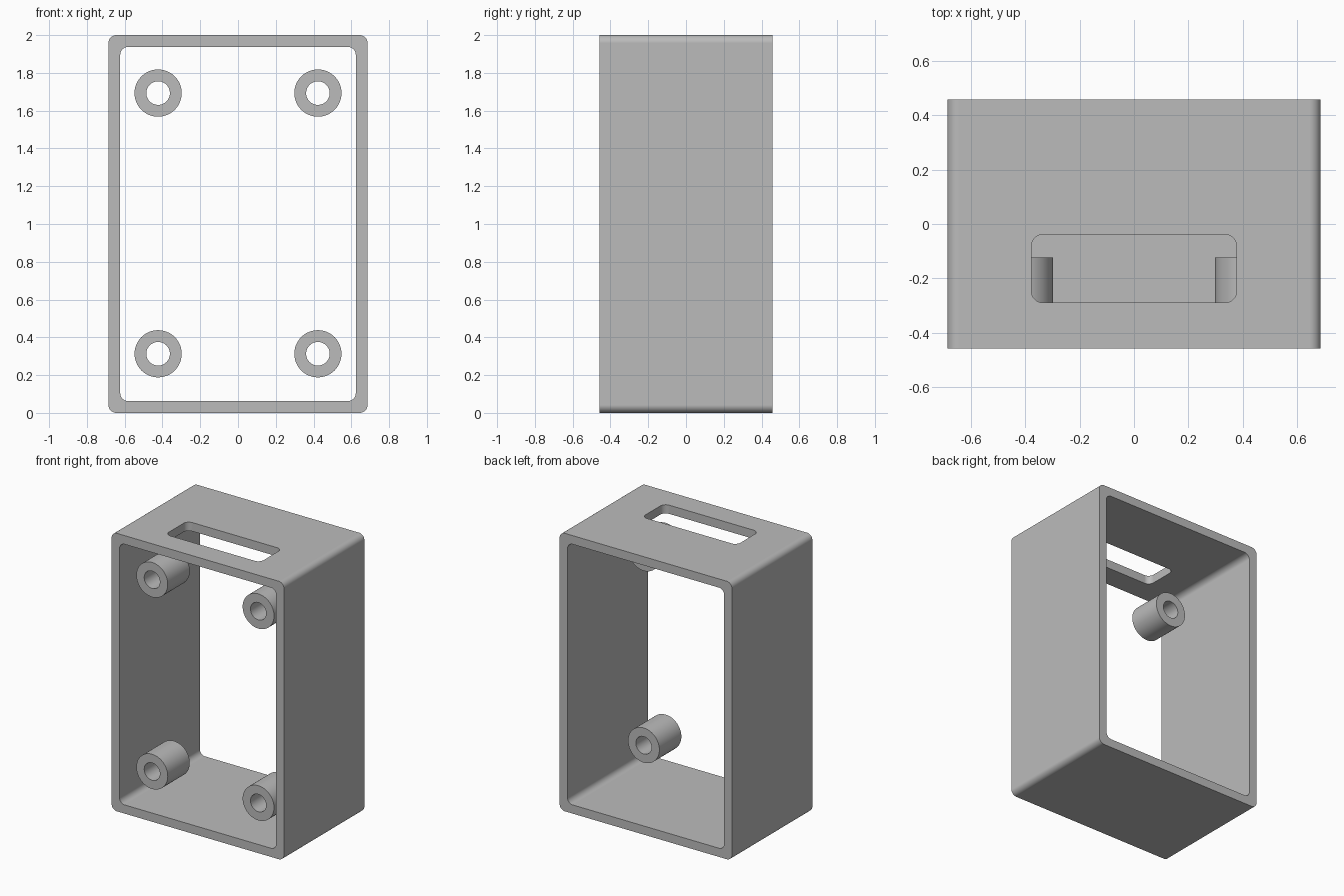
import bpy, bmesh, math

if "Cube" in bpy.data.objects:
    bpy.data.objects.remove(bpy.data.objects["Cube"], do_unlink=True)

WIDTH, DEPTH, HEIGHT, WALL = 1.372, 0.914, 2.0, 0.0625
CORNER = 0.042

grey = bpy.data.materials.new("light grey")
grey.use_nodes = True
colour = (0.5, 0.5, 0.5, 1)
grey.diffuse_color = colour
grey.node_tree.nodes["Principled BSDF"].inputs["Base Color"].default_value = colour


def rounded_rect(w, h, r, cx=0, cy=0, steps=10):
    """Outline of a rounded rectangle; a circle when w = h = 2r."""
    points = []
    for quarter, (sx, sy) in enumerate([(1, 1), (-1, 1), (-1, -1), (1, -1)]):
        for i in range(steps + 1):
            a = (quarter + i / steps) * math.pi / 2
            points.append((cx + sx * (w / 2 - r) + r * math.cos(a),
                           cy + sy * (h / 2 - r) + r * math.sin(a)))
    return points


def circle(r, cx, cy, sides=48):
    angles = [2 * math.pi * i / sides for i in range(sides)]
    return [(cx + r * math.cos(a), cy + r * math.sin(a)) for a in angles]


def add_object(name, bm):
    bmesh.ops.recalc_face_normals(bm, faces=bm.faces)
    mesh = bpy.data.meshes.new(name)
    bm.to_mesh(mesh)
    bm.free()
    mesh.materials.append(grey)
    obj = bpy.data.objects.new(name, mesh)
    bpy.context.collection.objects.link(obj)
    return obj


def activate(obj):
    bpy.ops.object.select_all(action='DESELECT')
    obj.select_set(True)
    bpy.context.view_layer.objects.active = obj


def hollow_prism(name, outer, inner, y0, y1):
    """Tube along y between two outlines drawn in x and z."""
    bm = bmesh.new()
    loops = [[bm.verts.new((x, y, z)) for x, z in outline]
             for outline, y in ((outer, y0), (outer, y1), (inner, y1), (inner, y0))]
    n = len(outer)
    for k in range(4):
        a, b = loops[k], loops[(k + 1) % 4]
        for i in range(n):
            j = (i + 1) % n
            bm.faces.new((a[i], a[j], b[j], b[i]))
    return add_object(name, bm)


def finish(obj):
    activate(obj)
    bpy.ops.object.shade_smooth_by_angle(angle=math.radians(30))
    mod = obj.modifiers.new("even shading", 'WEIGHTED_NORMAL')
    mod.keep_sharp = True


# Open rectangular sleeve
case = hollow_prism(
    "case_shell",
    rounded_rect(WIDTH, HEIGHT, CORNER, 0, HEIGHT / 2),
    rounded_rect(WIDTH - 2 * WALL, HEIGHT - 2 * WALL, CORNER, 0, HEIGHT / 2),
    -DEPTH / 2, DEPTH / 2)

# Slot through the top wall
bm = bmesh.new()
base = bm.faces.new([bm.verts.new((x, y, HEIGHT - 0.15))
                     for x, y in rounded_rect(0.754, 0.25, 0.042, 0, -0.164)])
lifted = bmesh.ops.extrude_face_region(bm, geom=[base])["geom"]
bmesh.ops.translate(bm, vec=(0, 0, 0.3),
                    verts=[v for v in lifted if isinstance(v, bmesh.types.BMVert)])
cutter = add_object("slot_cutter", bm)
cutter.hide_render = True
cut = case.modifiers.new("slot", 'BOOLEAN')
cut.operation = 'DIFFERENCE'
cut.solver = 'EXACT'
cut.object = cutter
activate(case)
bpy.ops.object.modifier_apply(modifier=cut.name)
bpy.data.objects.remove(cutter, do_unlink=True)
finish(case)

# Four hollow standoffs
for level, z in (("lower", 0.313), ("upper", 1.693)):
    for side, x in (("left", 0.423), ("right", -0.423)):
        finish(hollow_prism(f"{level}_{side}_standoff",
                            circle(0.125, x, z), circle(0.0625, x, z),
                            -0.373, -0.123))
